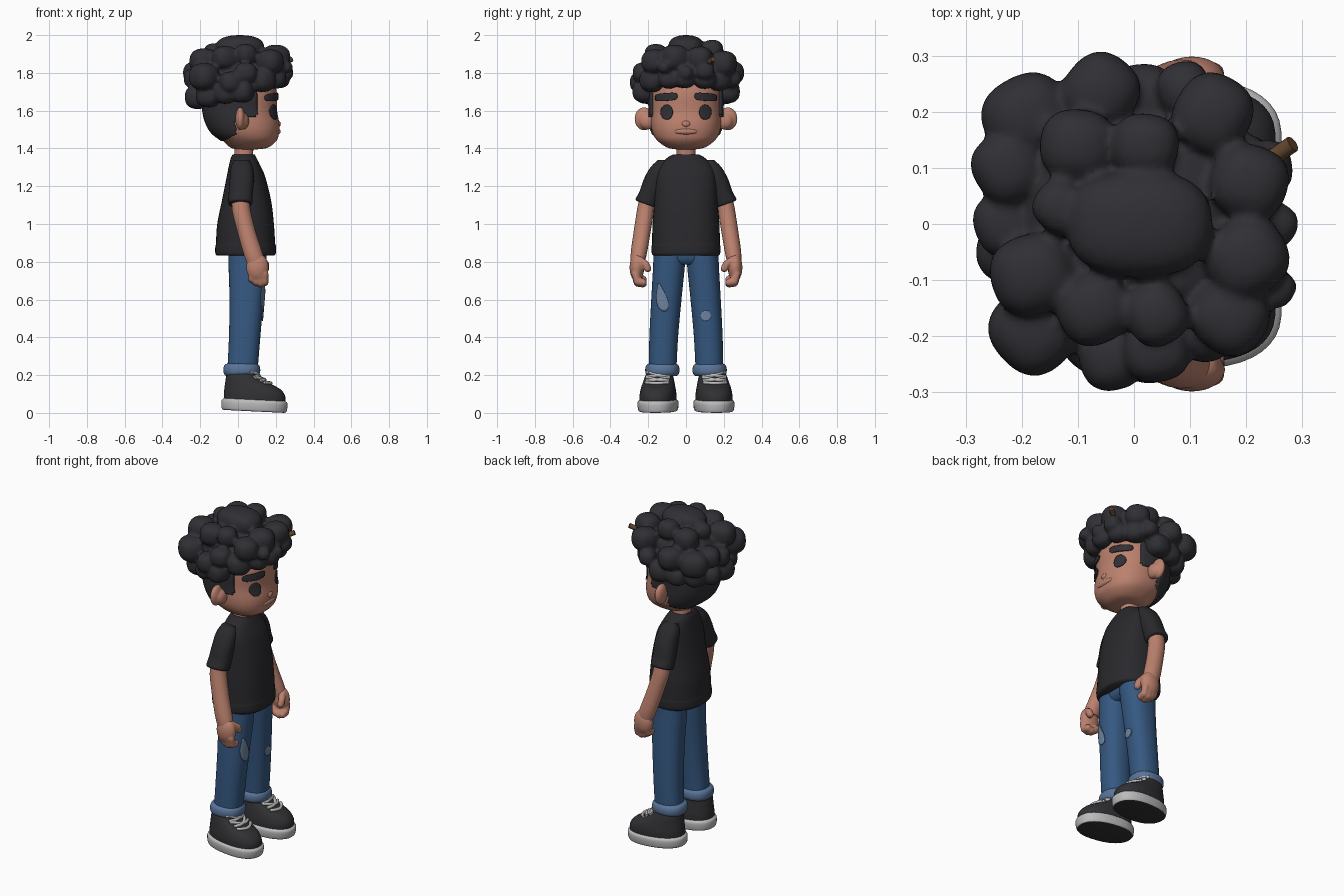
import bpy, bmesh, math, random
from mathutils import Vector, Matrix
from mathutils.bvhtree import BVHTree

if "Cube" in bpy.data.objects:
    bpy.data.objects.remove(bpy.data.objects["Cube"])

random.seed(4)


def material(name, rgb):
    m = bpy.data.materials.new(name)
    m.diffuse_color = (*rgb, 1)
    m.use_nodes = True
    m.node_tree.nodes["Principled BSDF"].inputs["Base Color"].default_value = m.diffuse_color
    return m


SKIN = material("skin", (0.50, 0.22, 0.155))
HAIR = material("hair_black", (0.029, 0.029, 0.035))
SHIRT = material("shirt_black", (0.022, 0.022, 0.026))
DENIM = material("denim_blue", (0.036, 0.098, 0.22))
CUFF = material("cuff_blue", (0.10, 0.175, 0.32))
PATCH = material("patch_pale_blue", (0.16, 0.24, 0.36))
WHITE = material("sole_grey_white", (0.50, 0.50, 0.50))
SHOE = material("shoe_black", (0.030, 0.030, 0.034))
WOOD = material("twig_brown", (0.12, 0.062, 0.028))


def add(name, bm, mat, sharp=50):
    bmesh.ops.recalc_face_normals(bm, faces=bm.faces)
    me = bpy.data.meshes.new(name)
    bm.to_mesh(me)
    bm.free()
    me.materials.append(mat)
    me.shade_smooth()
    me.set_sharp_from_angle(angle=math.radians(sharp))
    ob = bpy.data.objects.new(name, me)
    bpy.context.collection.objects.link(ob)
    return ob


def spow(v, e):
    return math.copysign(abs(v) ** e, v)


def catmull(a, b, c, d, t):
    return [0.5 * (2*q + (r-p)*t + (2*p-5*q+4*r-s)*t*t + (3*q-p-3*r+s)*t**3)
            for p, q, r, s in zip(a, b, c, d)]


# Smooth loft through horizontal rings (x, y, z, rx, ry, tilt)
def loft(name, rings, mat, seg=40, sub=5, exp=2.3):
    rings = [(*r, 0) if len(r) == 5 else r for r in rings]
    ext = [rings[0]] + rings + [rings[-1]]
    fine = [catmull(*ext[i:i + 4], k / sub) for i in range(len(rings) - 1) for k in range(sub)]
    fine.append(rings[-1])
    bm, loops = bmesh.new(), []
    for x, y, z, rx, ry, tilt in fine:
        loop = []
        for k in range(seg):
            a = 2 * math.pi * k / seg
            dy = ry * spow(math.sin(a), 2 / exp)
            loop.append(bm.verts.new((x + rx * spow(math.cos(a), 2 / exp), y + dy, z + tilt * dy)))
        loops.append(loop)
    for p, q in zip(loops, loops[1:]):
        for k in range(seg):
            j = (k + 1) % seg
            bm.faces.new((p[k], p[j], q[j], q[k]))
    bm.faces.new(loops[0][::-1])
    bm.faces.new(loops[-1])
    return add(name, bm, mat)


# Ellipsoids (centre, radii) fused into one soft lump; power above 2 makes them boxier
def lump(name, blobs, mat, voxel=0.008, smooth=3, power=2):
    bm = bmesh.new()
    for c, r in blobs:
        r = r if isinstance(r, tuple) else (r, r, r)
        spin = Matrix.Rotation(random.uniform(0, 6) if power > 2 and r[0] < 0.1 else 0, 3, 'Z')
        for v in bmesh.ops.create_icosphere(bm, subdivisions=3, radius=1)["verts"]:
            v.co /= sum(abs(k) ** power for k in v.co) ** (1 / power)
            v.co = spin @ Vector([k * q for k, q in zip(v.co, r)]) + Vector(c)
    ob = add(name, bm, mat, 180)
    m = ob.modifiers.new("fuse", 'REMESH')
    m.mode, m.voxel_size, m.use_smooth_shade = 'VOXEL', voxel, True
    m = ob.modifiers.new("soften", 'SMOOTH')
    m.factor, m.iterations = 0.5, smooth
    return ob


def chain(points, r, n=5):
    return [(Vector(a).lerp(Vector(b), k / n), r)
            for a, b in zip(points, points[1:]) for k in range(n + 1)]


def tube(name, pts, r, mat):
    cu = bpy.data.curves.new(name, 'CURVE')
    cu.dimensions, cu.bevel_depth, cu.bevel_resolution, cu.use_fill_caps = '3D', r, 2, True
    sp = cu.splines.new('POLY')
    sp.points.add(len(pts) - 1)
    for p, co in zip(sp.points, pts):
        p.co = (*co, 1)
    cu.materials.append(mat)
    ob = bpy.data.objects.new(name, cu)
    bpy.context.collection.objects.link(ob)
    return ob


def tree(ob):
    return BVHTree.FromPolygons([v.co for v in ob.data.vertices],
                                [p.vertices[:] for p in ob.data.polygons])


# Thin plate laid on the +x side of a surface
def plate(name, target, cy, cz, ry, rz, mat, exp=2.0, tilt=0.0, taper=0.0, lean=0.0, off=0.004):
    t, bm, rows, n = tree(target), bmesh.new(), [], 32
    for k in range(0, 7):
        row = []
        for i in range(n if k else 1):
            a = 2 * math.pi * i / n
            u = k / 6 * spow(math.sin(a), 2 / exp)
            dy = ry * k / 6 * spow(math.cos(a), 2 / exp) * (1 - taper * u) + lean * u
            hit = t.ray_cast(Vector((2, cy + dy, cz + rz * u + tilt * dy)), Vector((-1, 0, 0)))
            row.append(bm.verts.new(hit[0] + hit[1] * off))
        rows.append(row)
    for i in range(n):
        j = (i + 1) % n
        bm.faces.new((rows[0][0], rows[1][i], rows[1][j]))
        for p, q in zip(rows[1:], rows[2:]):
            bm.faces.new((p[i], q[i], q[j], p[j]))
    ob = add(name, bm, mat)
    m = ob.modifiers.new("thickness", 'SOLIDIFY')
    m.thickness, m.offset = 0.006, 0
    return ob


# Head and neck: (z, back x, front x, half width)
profile = [(1.395, 0.0, 0.10, 0.05), (1.405, -0.04, 0.16, 0.10), (1.44, -0.08, 0.203, 0.15),
           (1.48, -0.13, 0.217, 0.176), (1.53, -0.16, 0.219, 0.186), (1.60, -0.178, 0.207, 0.187),
           (1.70, -0.18, 0.205, 0.187), (1.80, -0.16, 0.17, 0.16), (1.88, -0.08, 0.10, 0.09)]
head_rings = [((a + b) / 2, 0, z, (b - a) / 2, w) for z, a, b, w in profile]
head = loft("head", head_rings, SKIN, seg=64)
loft("neck", [(0.03, 0, 1.30, 0.055, 0.055), (0.03, 0, 1.37, 0.05, 0.05), (0.035, 0, 1.43, 0.05, 0.05)], SKIN)
lump("nose_and_lip", [((0.213, 0, 1.53), (0.014, 0.024, 0.018)),
                      ((0.207, 0, 1.49), (0.019, 0.065, 0.018))], SKIN, 0.004)

# Close-cropped hair on the back of the head, with sideburns
cap = loft("hair_back", [(x, y, z, rx + 0.012, ry + 0.012) for x, y, z, rx, ry in head_rings],
           HAIR, seg=96, sub=12)
bm = bmesh.new()
bm.from_mesh(cap.data)


def is_hair(c):
    return (c.x < -0.015 and c.z > 1.44 + 0.5 * max(0, c.x + 0.08)) or (c.x < 0.10 and c.z > 1.57) or c.z > 1.75


bmesh.ops.delete(bm, geom=[f for f in bm.faces if not is_hair(f.calc_center_median())], context='FACES')
bm.to_mesh(cap.data)
bm.free()
m = cap.modifiers.new("thickness", 'SOLIDIFY')
m.thickness, m.offset = 0.02, -1

# Curly hair: core, boxy crown, chunky upper curls, lower ring tilted up toward the face
curls = [((0, 0, 1.80), (0.19, 0.19, 0.10)), ((0.01, 0, 1.93), (0.13, 0.095, 0.07))]
for x, y, z, r in ((-0.19, 0.19, 1.78, 0.08), (-0.06, 0.235, 1.80, 0.07), (0.02, 0.14, 1.92, 0.06),
                   (0.14, 0.195, 1.85, 0.073), (0.205, 0.075, 1.875, 0.07), (0.20, -0.06, 1.88, 0.075),
                   (0.17, -0.165, 1.86, 0.07), (0.04, -0.16, 1.90, 0.058), (0.04, -0.225, 1.80, 0.06),
                   (-0.04, -0.235, 1.75, 0.062), (-0.18, -0.19, 1.78, 0.078), (-0.18, -0.09, 1.86, 0.076),
                   (-0.225, 0.10, 1.80, 0.065), (-0.23, 0.0, 1.77, 0.058), (-0.10, 0.14, 1.89, 0.068),
                   (-0.13, 0.03, 1.91, 0.05), (-0.07, -0.15, 1.88, 0.068), (0.25, 0.0, 1.80, 0.042),
                   (0.255, -0.115, 1.83, 0.034), (0.09, 0.24, 1.77, 0.05), (0.235, 0.10, 1.81, 0.05)):
    curls.append(((x, y, z), (r, r * 0.95, r * 0.92)))
for k in range(13):
    a = 2 * math.pi * (k + random.uniform(-0.15, 0.15)) / 13
    x, y, s = 0.217 * math.cos(a), 0.22 * math.sin(a), 0.062 * random.uniform(0.9, 1.1)
    curls.append(((x, y, 1.70 + 0.13 * x + (0.045 if x > 0.1 else 0)), (s, s, s * 0.95)))
lump("curly_hair", curls, HAIR, 0.009, 3, 2.5)
tube("twig", [(0.19, 0.09, 1.84), (0.25, 0.12, 1.855), (0.283, 0.143, 1.873)], 0.015, WOOD)

# Eyes, eyebrows and ears
for s, side in ((1, "left"), (-1, "right")):
    plate(side + "_eye", head, 0.1 * s, 1.592, 0.031, 0.04, HAIR)
    plate(side + "_eyebrow", head, 0.1 * s, 1.672, 0.056, 0.02, HAIR, exp=3.5, tilt=-0.08 * s, off=0.008)
    lump(side + "_ear", [((0.028, 0.20 * s, 1.545), (0.03, 0.05, 0.045)),
                         ((0.012, 0.222 * s, 1.557), (0.026, 0.051, 0.062))], SKIN, 0.006)

# Shirt body and hem
loft("shirt", [(0.04, 0, 0.832, 0.150, 0.172), (0.04, 0, 0.845, 0.160, 0.181), (0.04, 0, 0.885, 0.160, 0.183),
               (0.04, 0, 0.895, 0.157, 0.180), (0.04, 0, 1.0, 0.150, 0.177), (0.045, 0, 1.12, 0.131, 0.167),
               (0.042, 0, 1.25, 0.102, 0.160), (0.035, 0, 1.31, 0.083, 0.14), (0.03, 0, 1.35, 0.068, 0.10),
               (0.03, 0, 1.368, 0.058, 0.07)], SHIRT, exp=2.3)
loft("hips", [(0.05, 0, 0.785, 0.07, 0.10), (0.05, 0, 0.81, 0.09, 0.165), (0.05, 0, 0.87, 0.10, 0.17)], DENIM)

for s, side in ((1, "left"), (-1, "right")):
    # Sleeve, arm and hand
    loft(side + "_sleeve", [(0.02, 0.115 * s, 1.338, 0.04, 0.035), (0.02, 0.135 * s, 1.30, 0.058, 0.053),
                            (0.02, 0.160 * s, 1.24, 0.064, 0.062), (0.015, 0.187 * s, 1.17, 0.064, 0.060),
                            (0.012, 0.210 * s, 1.115, 0.064, 0.056, 0.35 * s),
                            (0.012, 0.212 * s, 1.105, 0.056, 0.048, 0.35 * s)], SHIRT)
    loft(side + "_arm", [(0.013, 0.205 * s, 1.15, 0.045, 0.04), (0.018, 0.215 * s, 1.07, 0.049, 0.045),
                         (0.045, 0.232 * s, 0.96, 0.049, 0.045), (0.078, 0.249 * s, 0.85, 0.051, 0.043),
                         (0.096, 0.256 * s, 0.79, 0.048, 0.036)], SKIN, exp=2)
    hand = [((0.103, 0.26 * s, 0.77), (0.060, 0.039, 0.075))]
    for k in range(4):
        x, z = 0.075 + 0.022 * k, (0.71, 0.695, 0.688, 0.695)[k]
        hand += chain([(x, 0.268 * s, z + 0.04), (x, 0.256 * s, z), (x, 0.228 * s, z - 0.004)], 0.021)
    hand += chain([(0.13, 0.245 * s, 0.81), (0.146, 0.212 * s, 0.785), (0.146, 0.203 * s, 0.764)], 0.02)
    lump(side + "_hand", hand, SKIN, 0.006, 5)

    # Jeans leg with rolled cuff
    leg = loft(side + "_leg", [(0.022, 0.125 * s, 0.20, 0.08, 0.073), (0.035, 0.118 * s, 0.40, 0.083, 0.076),
                               (0.045, 0.104 * s, 0.60, 0.09, 0.08), (0.05, 0.09 * s, 0.78, 0.10, 0.084),
                               (0.05, 0.088 * s, 0.86, 0.10, 0.084)], DENIM)
    loft(side + "_cuff", [(0.02, 0.125 * s, z, 0.097 - d, 0.09 - d) for z, d in
                          ((0.194, 0.022), (0.200, 0.008), (0.216, 0), (0.238, 0), (0.254, 0.007), (0.262, 0.022))], CUFF)
    if s < 0:
        plate("knee_patch", leg, -0.128, 0.612, 0.026, 0.074, PATCH, taper=0.55, lean=-0.014)
    else:
        plate("shin_patch", leg, 0.105, 0.515, 0.027, 0.027, PATCH)

    # Shoe: sole with dark tread, upper and laces, pitched and splayed slightly
    cy = 0.143 * s
    sole = loft(side + "_shoe_sole", [(0.085, cy, 0.011, 0.160, 0.092), (0.085, cy, 0.016, 0.171, 0.102),
                                      (0.085, cy, 0.04, 0.176, 0.107), (0.085, cy, 0.062, 0.175, 0.106),
                                      (0.085, cy, 0.073, 0.164, 0.096)], WHITE)
    sole.data.materials.append(SHOE)
    for p in sole.data.polygons:
        p.material_index = int(p.normal.z < -0.8)
    upper = loft(side + "_shoe_upper", [(0.085, cy, 0.06, 0.164, 0.096), (0.083, cy, 0.10, 0.163, 0.096),
                                        (0.07, cy, 0.135, 0.148, 0.09), (0.04, cy, 0.165, 0.115, 0.082),
                                        (0.018, cy, 0.19, 0.09, 0.075), (0.01, cy, 0.215, 0.076, 0.066)], SHOE)
    parts, t = [sole, upper], tree(upper)
    for k, (x0, x1) in enumerate(((0.085, 0.11), (0.11, 0.085), (0.115, 0.145), (0.145, 0.115), (0.165, 0.165))):
        pts = []
        for i in range(11):
            u = i / 10
            p = Vector((x0 + (x1 - x0) * u - 0.03 * (2 * u - 1) ** 2, cy + (u - 0.5) * 0.115, 1))
            hit = t.ray_cast(p, Vector((0, 0, -1)))
            pts.append(hit[0] + hit[1] * 0.004)
        parts.append(tube(f"{side}_lace_{k + 1}", pts, 0.009, WHITE))
    pivot = Matrix.Translation((0.03, cy, 0))
    place = pivot @ Matrix.Rotation(math.radians(5 * s), 4, 'Z') @ Matrix.Rotation(math.radians(2.8), 4, 'Y') @ pivot.inverted()
    for ob in parts:
        ob.data.transform(place)
